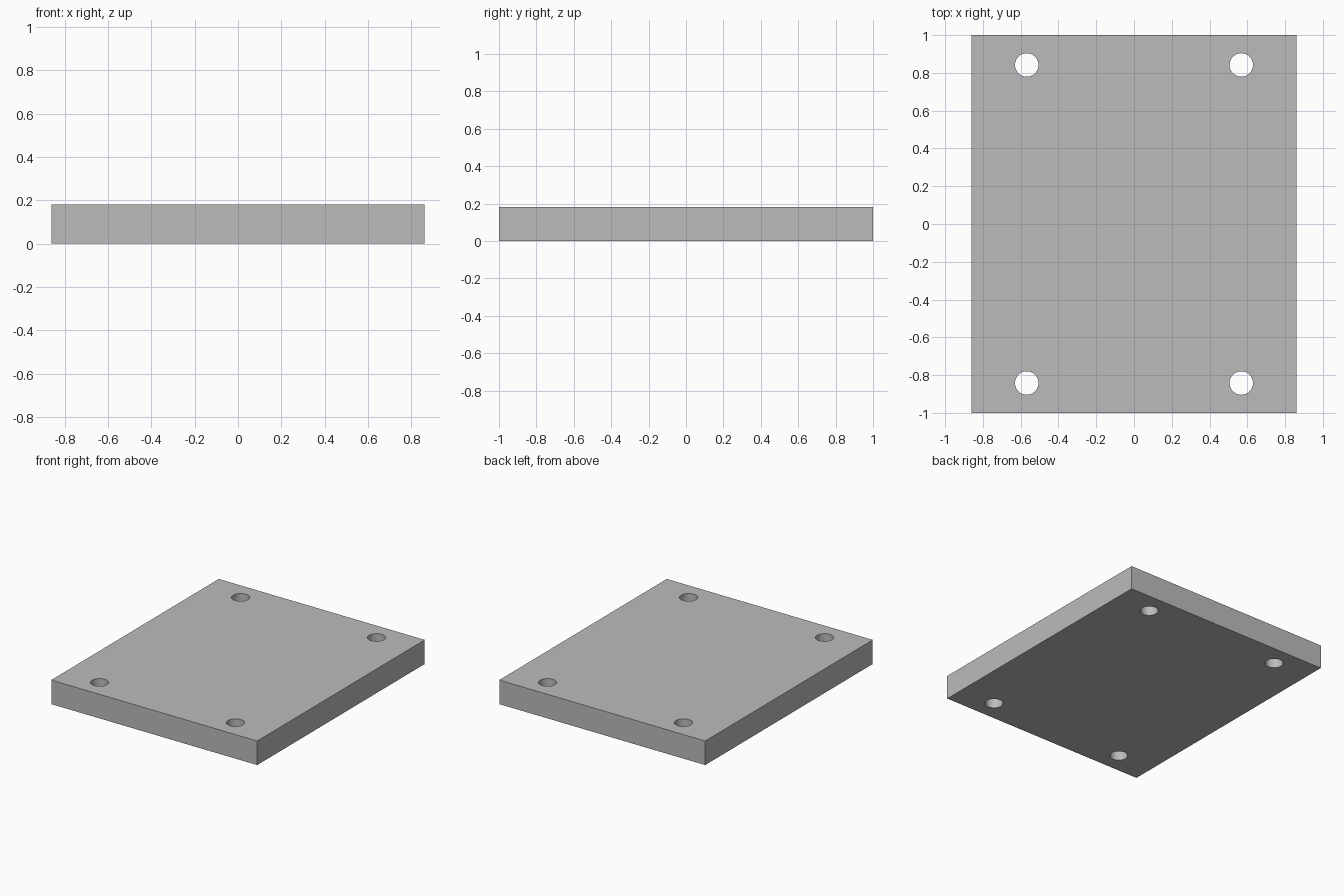
import bpy

if "Cube" in bpy.data.objects:
    bpy.data.objects.remove(bpy.data.objects["Cube"])

HALF_X, HALF_Y, THICK = 0.861, 1.0, 0.182
HOLE_X, HOLE_Y, HOLE_R = 0.568, 0.842, 0.062

# Flat rectangular plate
bpy.ops.mesh.primitive_cube_add(size=1, location=(0, 0, THICK / 2))
plate = bpy.context.object
plate.name = "mounting_plate"
plate.scale = (2 * HALF_X, 2 * HALF_Y, THICK)
bpy.ops.object.transform_apply(location=True, rotation=False, scale=True)

# Mid-grey finish
grey = bpy.data.materials.new("mid_grey")
grey.diffuse_color = (0.5, 0.5, 0.5, 1)
grey.use_nodes = True
grey.node_tree.nodes["Principled BSDF"].inputs["Base Color"].default_value = grey.diffuse_color
plate.data.materials.append(grey)

# Round through holes, one near each corner
for sx in (-1, 1):
    for sy in (-1, 1):
        bpy.ops.mesh.primitive_cylinder_add(
            vertices=48, radius=HOLE_R, depth=THICK * 2,
            location=(sx * HOLE_X, sy * HOLE_Y, THICK / 2))
        cutter = bpy.context.object
        cutter.name = "hole_cutter"
        cutter.hide_render = True
        cutter.data.materials.append(grey)
        cut = plate.modifiers.new("corner_hole", "BOOLEAN")
        cut.operation = "DIFFERENCE"
        cut.solver = "EXACT"
        cut.object = cutter
        bpy.context.view_layer.objects.active = plate
        bpy.ops.object.modifier_apply(modifier=cut.name)
        bpy.data.objects.remove(cutter)

# Smooth hole walls, sharp edges
plate.select_set(True)
bpy.context.view_layer.objects.active = plate
bpy.ops.object.shade_smooth_by_angle()
